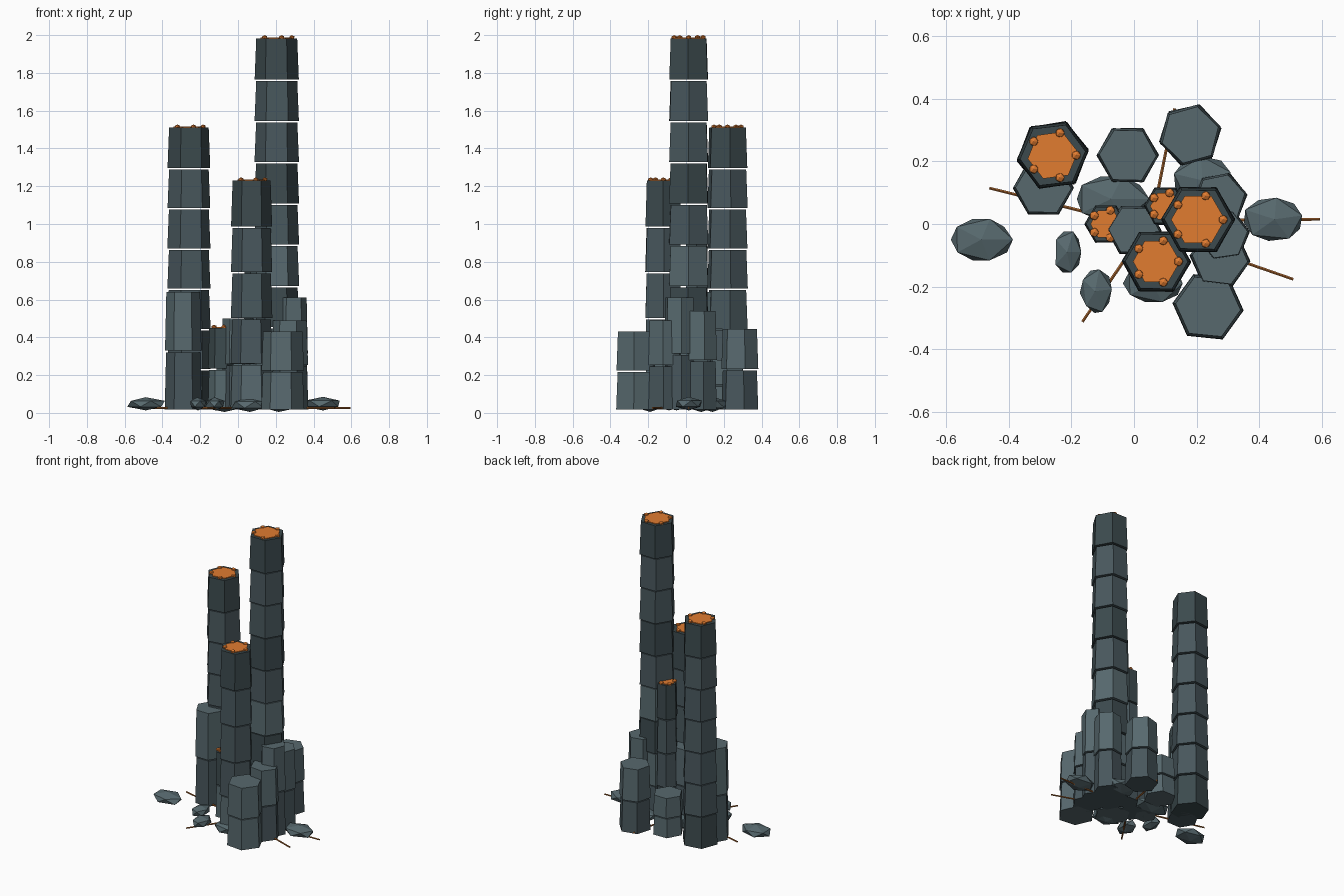
import bpy, bmesh, math, random
from mathutils import Matrix, Vector

if "Cube" in bpy.data.objects:
    bpy.data.objects.remove(bpy.data.objects["Cube"])

random.seed(4)


def material(name, rgb):
    m = bpy.data.materials.new(name)
    m.diffuse_color = (*rgb, 1)
    m.use_nodes = True
    m.node_tree.nodes["Principled BSDF"].inputs["Base Color"].default_value = m.diffuse_color
    return m


STONES = [material("stone_dark", (0.045, 0.068, 0.075)),
          material("stone_mid", (0.065, 0.095, 0.108)),
          material("stone_light", (0.095, 0.14, 0.155))]
ORANGE = material("orange_cap", (0.75, 0.2, 0.03))
ROOT = material("orange_root", (0.42, 0.14, 0.03))
BASE, GAP = 0.018, 0.008


def finish(bm, name, mats):
    mesh = bpy.data.meshes.new(name)
    bm.to_mesh(mesh)
    bm.free()
    for m in mats:
        mesh.materials.append(m)
    ob = bpy.data.objects.new(name, mesh)
    bpy.context.collection.objects.link(ob)
    return ob


def hexagon(bm, x, y, z0, z1, r0, r1, rot, tone=0):
    """One tapered six-sided block."""
    mat = Matrix.Translation((x, y, (z0 + z1) / 2)) @ Matrix.Rotation(math.radians(rot), 4, 'Z')
    before = set(bm.faces)
    bmesh.ops.create_cone(bm, cap_ends=True, segments=6, radius1=r0, radius2=r1,
                          depth=z1 - z0, matrix=mat)
    for f in set(bm.faces) - before:
        f.material_index = tone


def column(name, x, y, h, r, rot, n, light=False):
    """Stack of blocks, each slightly wider at its foot, with open seams."""
    bm = bmesh.new()
    step = (h - BASE) / n
    for i in range(n):
        z = BASE + i * step
        k = 1 + 0.03 * (1 - i / n)
        tone = 2 if light and i == n - 1 else random.choice((0, 1, 1, 2))
        if i == n - 1 and not light:
            tone = 0
        top = z + step - (GAP if i < n - 1 else 0)
        hexagon(bm, x, y, z, top, r * 1.08 * k, r * k, rot + random.uniform(-2, 2), tone)
    finish(bm, name, STONES)


def crown(name, x, y, h, ring, rot):
    """Orange plate with five small knobs."""
    bm = bmesh.new()
    hexagon(bm, x, y, h - 0.005, h + 0.005, ring * 1.08, ring * 1.08, rot)
    for i in range(5):
        a = i * math.tau / 5
        pos = (x + ring * math.cos(a), y + ring * math.sin(a), h + 0.005)
        bmesh.ops.create_icosphere(bm, subdivisions=1, radius=0.016,
                                   matrix=Matrix.Translation(pos) @ Matrix.Diagonal((1, 1, 0.75, 1)))
    finish(bm, name, [ORANGE])


# Tall columns with orange crowns: x, y, height, radius, rotation, blocks, knob ring
TALL = [(0.205, 0.014, 1.983, 0.108, 90, 9, 0.080),
        (-0.26, 0.22, 1.51, 0.105, 98, 7, 0.075),
        (0.072, -0.12, 1.23, 0.100, 90, 5, 0.070),
        (0.10, 0.057, 0.93, 0.062, 90, 4, 0.045),
        (-0.09, 0.0, 0.45, 0.062, 90, 2, 0.046)]
for i, (x, y, h, r, rot, n, ring) in enumerate(TALL):
    column(f"tall_column_{i + 1}", x, y, h, r, rot, n)
    crown(f"orange_crown_{i + 1}", x, y, h, ring, rot)

# Short plain columns around the foot
SHORT = [(-0.02, 0.22, 0.28, 0.090, 90, 2),
         (0.18, 0.285, 0.445, 0.092, 104, 2),
         (0.237, -0.265, 0.43, 0.103, 85, 2),
         (-0.29, 0.115, 0.64, 0.088, 90, 2),
         (0.0, -0.02, 0.50, 0.080, 90, 2),
         (0.285, -0.035, 0.61, 0.078, 98, 2),
         (0.275, 0.08, 0.54, 0.080, 100, 2),
         (0.275, -0.11, 0.49, 0.088, 85, 2)]
for i, args in enumerate(SHORT):
    column(f"short_column_{i + 1}", *args, light=True)

# Flattened boulders: x, y, half sizes, turn
ROCKS = [(-0.49, -0.05, 0.110, 0.078, 0.035, 0), (0.447, 0.015, 0.107, 0.078, 0.036, 10),
         (-0.21, -0.09, 0.05, 0.077, 0.035, 0), (-0.12, -0.215, 0.056, 0.080, 0.035, 5),
         (-0.07, 0.08, 0.130, 0.085, 0.038, 0), (0.22, 0.14, 0.11, 0.085, 0.040, 20),
         (0.06, -0.19, 0.105, 0.070, 0.038, 0)]
for i, (x, y, sx, sy, sz, turn) in enumerate(ROCKS):
    bm = bmesh.new()
    m = (Matrix.Translation((x, y, 0.005 + sz + (0.008 if i < 4 else 0)))
         @ Matrix.Diagonal((sx, sy, sz, 1)) @ Matrix.Rotation(math.radians(turn), 4, 'Z'))
    bmesh.ops.create_icosphere(bm, subdivisions=1, radius=1.0, matrix=m)
    for v in bm.verts:
        v.co.x += random.uniform(-0.005, 0.005)
        v.co.z = max(0, v.co.z)
    finish(bm, f"boulder_{i + 1}", [STONES[2]])

# Thin roots running out along the ground
ROOTS = [((0, 0.01), (0.595, 0.015)), ((0, 0), (0.51, -0.177)), ((0, 0), (-0.463, 0.115)),
         ((0, -0.07), (-0.165, -0.313)), ((0.055, 0), (0.13, 0.37))]
for i, (a, b) in enumerate(ROOTS):
    p, q = Vector((*a, 0.026)), Vector((*b, 0.026))
    d = q - p
    bm = bmesh.new()
    bmesh.ops.create_cone(bm, cap_ends=True, segments=6, radius1=0.006, radius2=0.005, depth=d.length,
                          matrix=Matrix.Translation((p + q) / 2) @ d.to_track_quat('Z', 'Y').to_matrix().to_4x4())
    finish(bm, f"root_{i + 1}", [ROOT])
